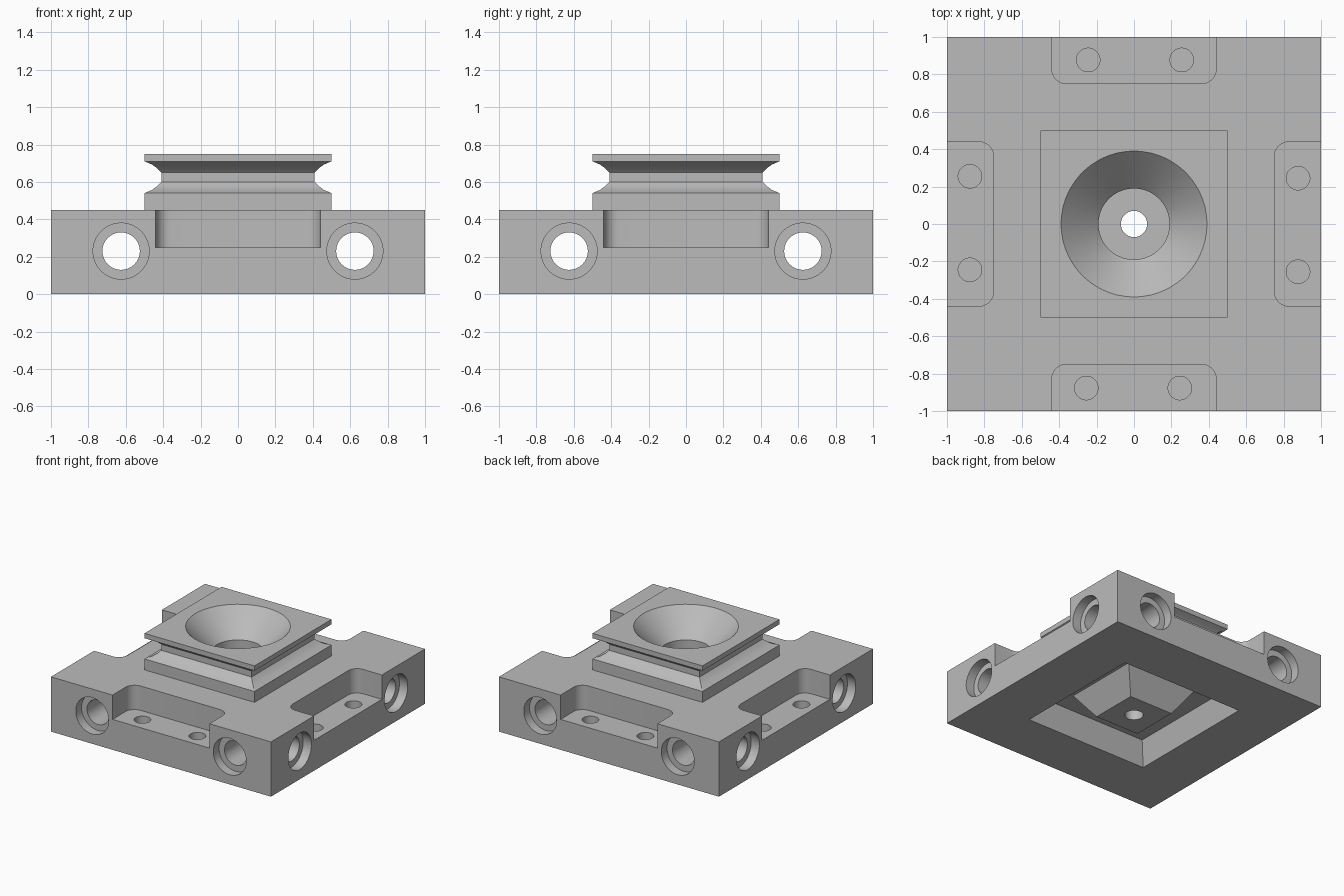
import bpy, bmesh, math
from mathutils import Matrix

if "Cube" in bpy.data.objects:
    bpy.data.objects.remove(bpy.data.objects["Cube"], do_unlink=True)

grey = bpy.data.materials.new("mid grey")
grey.use_nodes = True
grey.diffuse_color = (0.5, 0.5, 0.5, 1)
grey.node_tree.nodes["Principled BSDF"].inputs["Base Color"].default_value = (0.5, 0.5, 0.5, 1)


def add_object(name, bm, matrix=Matrix()):
    bmesh.ops.transform(bm, matrix=matrix, verts=bm.verts)
    bmesh.ops.recalc_face_normals(bm, faces=bm.faces)
    mesh = bpy.data.meshes.new(name)
    bm.to_mesh(mesh)
    bm.free()
    mesh.materials.append(grey)
    obj = bpy.data.objects.new(name, mesh)
    bpy.context.collection.objects.link(obj)
    return obj


def stack(name, profile, sides, matrix=Matrix()):
    """Capped loft of regular rings; four sides give squares of that half width."""
    bm = bmesh.new()
    square = sides == 4
    rings = []
    for r, z in profile:
        r *= math.sqrt(2) if square else 1
        ring = []
        for i in range(sides):
            a = 2 * math.pi * (i + 0.5) / sides
            ring.append(bm.verts.new((r * math.cos(a), r * math.sin(a), z)))
        rings.append(ring)
    for lo, hi in zip(rings, rings[1:]):
        for i in range(sides):
            j = (i + 1) % sides
            bm.faces.new((lo[i], lo[j], hi[j], hi[i]))
    bm.faces.new(rings[0][::-1])
    bm.faces.new(rings[-1])
    return add_object(name, bm, matrix)


def pocket(name, matrix):
    """Rounded cutter for the recess in one side."""
    bm = bmesh.new()
    half, inner, r = 0.44, 0.75, 0.08
    pts = [(half, 1.1), (-half, 1.1)]
    for cx, start in ((-half + r, math.pi), (half - r, 1.5 * math.pi)):
        for i in range(9):
            a = start + i * math.pi / 16
            pts.append((cx + r * math.cos(a), inner + r + r * math.sin(a)))
    face = bm.faces.new([bm.verts.new((x, y, 0.25)) for x, y in pts])
    out = bmesh.ops.extrude_face_region(bm, geom=[face])
    top = [v for v in out["geom"] if isinstance(v, bmesh.types.BMVert)]
    bmesh.ops.translate(bm, verts=top, vec=(0, 0, 0.4))
    return add_object(name, bm, matrix)


def combine(tool, operation):
    mod = body.modifiers.new(operation, "BOOLEAN")
    mod.operation = operation
    mod.solver = "EXACT"
    mod.object = tool
    bpy.context.view_layer.objects.active = body
    bpy.ops.object.modifier_apply(modifier=mod.name)
    bpy.data.objects.remove(tool, do_unlink=True)


# Square base with a tapered socket underneath
body = stack("base_block", [(1, 0), (1, 0.45)], 4)
combine(stack("socket_cutter", [(0.592, -0.1), (0.5, 0.19)], 4), "DIFFERENCE")

# Hanging spout in the socket
combine(stack("spout", [(0.2, 0), (0.326, 0.19), (0.36, 0.24)], 4), "UNION")

# Grooved collar on top
collar = [(0.5, 0.4), (0.5, 0.54), (0.46, 0.557), (0.435, 0.575), (0.41, 0.6),
          (0.41, 0.65), (0.435, 0.675), (0.46, 0.693), (0.5, 0.71), (0.5, 0.75)]
combine(stack("collar", collar, 4), "UNION")

# Funnel, well and drain hole
funnel = [(0.07, -0.1), (0.07, 0.08), (0.19, 0.08), (0.19, 0.55), (0.39, 0.75), (0.44, 0.8)]
combine(stack("funnel_cutter", funnel, 64), "DIFFERENCE")

# Side recesses with blind holes
for k in range(4):
    turn = Matrix.Rotation(k * math.pi / 2, 4, "Z")
    combine(pocket("recess_cutter", turn), "DIFFERENCE")
    for x in (-0.245, 0.255):
        place = turn @ Matrix.Translation((x, 0.877, 0))
        combine(stack("pin_cutter", [(0.063, 0.15), (0.063, 0.3)], 32, place), "DIFFERENCE")

# Counterbored through holes in both directions
bore = [(0.15, -1.1), (0.15, -0.925), (0.1, -0.925),
        (0.1, 0.925), (0.15, 0.925), (0.15, 1.1)]
for side in (-0.625, 0.625):
    for turn in (0, math.pi / 2):
        place = (Matrix.Rotation(turn, 4, "Z") @ Matrix.Translation((side, 0, 0.23))
                 @ Matrix.Rotation(math.pi / 2, 4, "X"))
        combine(stack("bore_cutter", bore, 48, place), "DIFFERENCE")

# Smooth the round walls, keep edges sharp
bpy.ops.object.select_all(action="DESELECT")
body.select_set(True)
bpy.context.view_layer.objects.active = body
bpy.ops.object.shade_smooth_by_angle(angle=math.radians(25))
